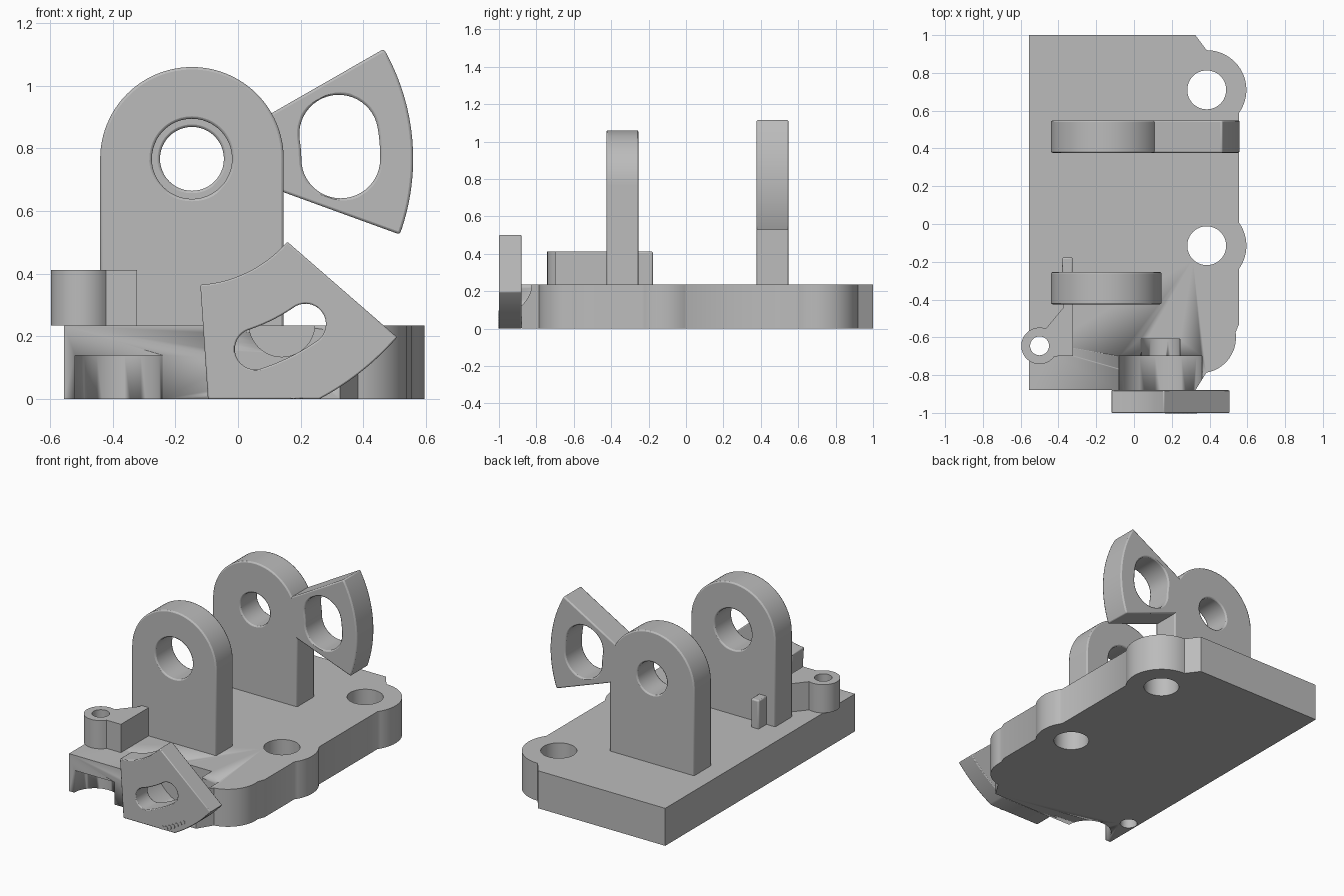
import bpy, bmesh, math
from mathutils import Matrix

if "Cube" in bpy.data.objects:
    bpy.data.objects.remove(bpy.data.objects["Cube"])

grey = bpy.data.materials.new("plain grey")
grey.diffuse_color = (0.5, 0.5, 0.5, 1)
grey.use_nodes = True
grey.node_tree.nodes["Principled BSDF"].inputs["Base Color"].default_value = grey.diffuse_color

PIVOT = (-0.147, 0.767)      # pin axis in x, z shared by lugs and sectors
BASE_TOP = 0.235


def arc(c, r, a0, a1, n=24):
    """Points on an arc, angles in degrees."""
    return [(c[0] + r * math.cos(math.radians(a0 + (a1 - a0) * i / n)),
             c[1] + r * math.sin(math.radians(a0 + (a1 - a0) * i / n))) for i in range(n + 1)]


def circle(c, r, n=48):
    return arc(c, r, 0, 360, n)[:-1]


def curved_slot(c, r, half, a0, a1):
    """Arc-shaped slot with round ends."""
    def at(a):
        return arc(c, r, a, a, 1)[0]
    return (arc(c, r + half, a0, a1, 12) + arc(at(a1), half, a1, a1 + 180)[1:] +
            arc(c, r - half, a1, a0, 12)[1:] + arc(at(a0), half, a0 + 180, a0 + 360)[1:-1])


def plate(name, loops, lo, hi, upright=False, bevel=0.008):
    """Extrude an outline with holes, along z or (upright) along y."""
    bm = bmesh.new()
    edges = []
    for pts in loops:
        vs = [bm.verts.new((x, y, 0)) for x, y in pts]
        edges += [bm.edges.new((vs[i - 1], vs[i])) for i in range(len(vs))]
    bmesh.ops.triangle_fill(bm, use_beauty=True, edges=edges)
    ext = bmesh.ops.extrude_face_region(bm, geom=bm.faces[:])
    top = [g for g in ext["geom"] if isinstance(g, bmesh.types.BMVert)]
    bmesh.ops.translate(bm, verts=top, vec=(0, 0, hi - lo))
    if upright:
        bmesh.ops.transform(bm, matrix=Matrix.Translation((0, hi, 0)) @
                            Matrix.Rotation(math.pi / 2, 4, 'X'), verts=bm.verts)
    else:
        bmesh.ops.translate(bm, verts=bm.verts, vec=(0, 0, lo))
    bmesh.ops.recalc_face_normals(bm, faces=bm.faces)
    me = bpy.data.meshes.new(name)
    bm.to_mesh(me)
    bm.free()
    me.materials.append(grey)
    ob = bpy.data.objects.new(name, me)
    bpy.context.collection.objects.link(ob)
    bpy.context.view_layer.objects.active = ob
    ob.select_set(True)
    bpy.ops.object.shade_smooth_by_angle(angle=math.radians(35))
    ob.select_set(False)
    if bevel:
        m = ob.modifiers.new("soft_edges", 'BEVEL')
        m.width, m.segments = bevel, 2
        m.limit_method, m.angle_limit = 'ANGLE', math.radians(50)
    return ob


def cut(ob, cutter):
    m = ob.modifiers.new("cut", 'BOOLEAN')
    m.operation, m.object, m.solver = 'DIFFERENCE', cutter, 'EXACT'
    cutter.hide_render = True
    cutter.hide_set(True)


# Base plate with two bolt ears and a rounded front corner
ear_a, ear_b, eye = (0.385, 0.71), (0.385, -0.115), (-0.5, -0.645)
outline = [(-0.556, -0.88), (-0.556, 1.0), (0.325, 1.0)]
outline += arc(ear_a, 0.21, 90, -35.5)
outline += arc(ear_b, 0.21, 35.5, -35.5, 14)
outline += [(0.556, -0.53)] + arc((0.35, -0.6), 0.19, 8, -80, 16) + [(0.325, -0.88)]
base = plate("base_plate", [outline, circle(ear_a, 0.103), circle(ear_b, 0.103),
                            circle(eye, 0.05)], 0, BASE_TOP, bevel=0)

# Stepped trough in the top and round notch under the front edge
cut(base, plate("trough_cutter", [circle((0.14, 0.24), 0.22)], -0.95, -0.70, True, 0))
cut(base, plate("small_trough_cutter", [circle((0.14, 0.24), 0.105)], -0.75, -0.61, True, 0))
cut(base, plate("notch_cutter", [circle((-0.38, -0.88), 0.14)], -0.1, 0.14, False, 0))

# Two upright lugs with round tops
for name, y0, y1, hole in (("front_lug", -0.425, -0.255, 0.128), ("back_lug", 0.377, 0.548, 0.102)):
    body = [(-0.44, 0.2)] + arc(PIVOT, 0.293, 180, 0, 48) + [(0.146, 0.2)]
    plate(name, [body, circle(PIVOT, hole)], y0, y1, True)

# Fan-shaped arm on the back lug
fan = arc(PIVOT, 0.27, -20, 29.8, 12) + arc(PIVOT, 0.706, 29.8, -20)
plate("back_fan_arm", [fan, curved_slot(PIVOT, 0.475, 0.126, 0, 9.5)], 0.377, 0.548, True)

# Fan-shaped dial plate at the front, trimmed flat at the ground
dial = arc(PIVOT, 0.403, -86.2, -41) + arc(PIVOT, 0.868, -41, -62.1) + [(-0.096, 0)]
plate("front_dial", [dial, curved_slot(PIVOT, 0.64, 0.065, -71.6, -55.5)], -1.0, -0.88, True, 0.005)
for i in range(7):
    c = arc(PIVOT, 0.828, -55.6 - 1.9 * i, 0, 1)[0]
    plate(f"dial_mark_{i + 1}", [circle((c[0], max(c[1], 0.014)), 0.013, 12)], -1.003, -0.998, True, 0)

# Eye bracket on the front left, and the small post behind the front lug
bracket = arc(eye, 0.097, 70, 325) + [(-0.40, -0.70), (-0.322, -0.70), (-0.322, -0.41),
                                      (-0.372, -0.41), (-0.372, -0.44)]
plate("eye_bracket", [bracket, circle(eye, 0.05)], BASE_TOP, 0.412, bevel=0)
plate("small_post", [[(-0.38, -0.27), (-0.325, -0.27), (-0.325, -0.177), (-0.38, -0.177)]],
      0.2, 0.412)
